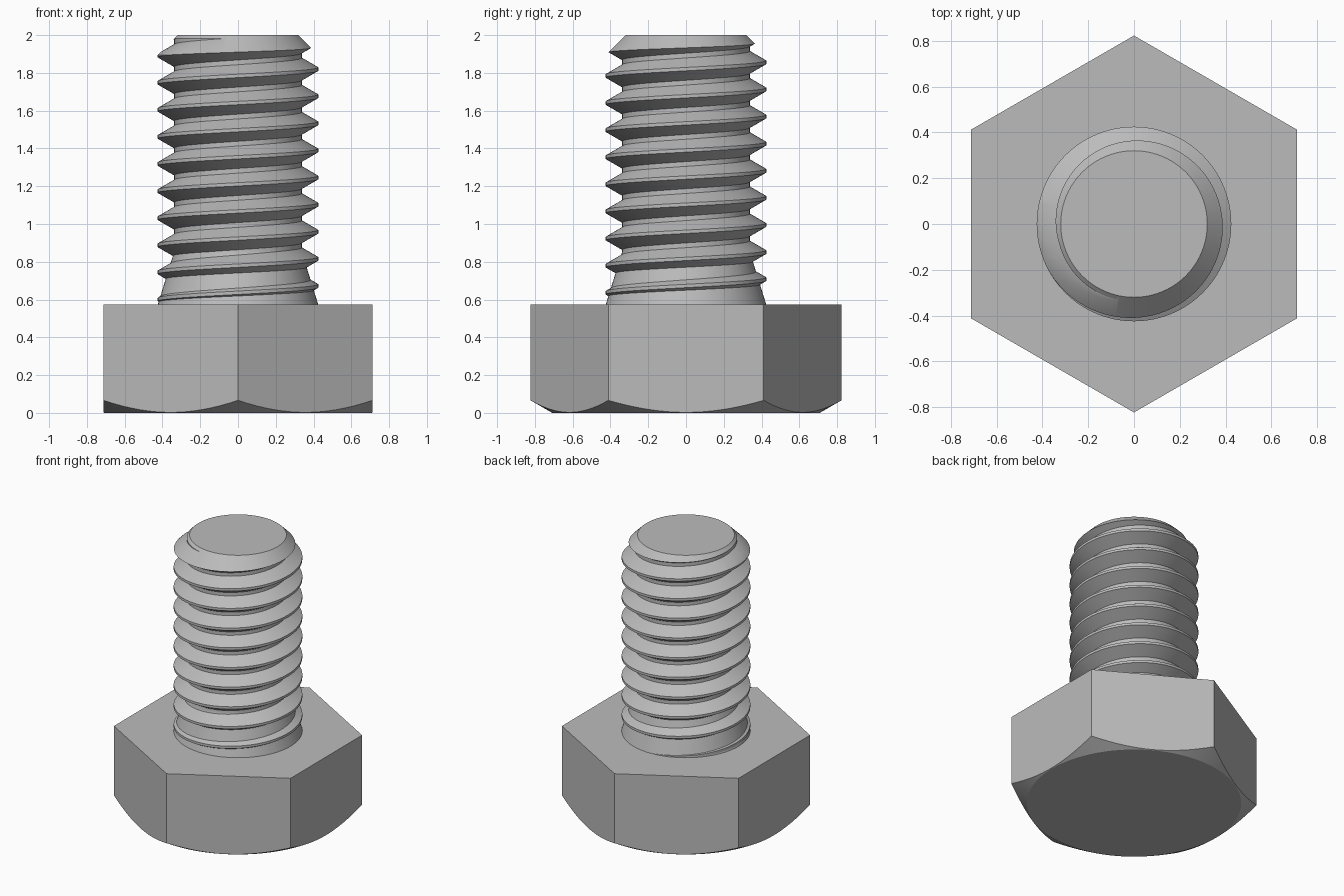
import bpy
import bmesh
from math import pi, sin, cos

if "Cube" in bpy.data.objects:
    bpy.data.objects.remove(bpy.data.objects["Cube"], do_unlink=True)

SEGMENTS = 96
HEAD_TOP = 0.573
TOP = 2.0
PITCH = 0.1435
CREST, ROOT = 0.425, 0.338

steel = bpy.data.materials.new("grey steel")
steel.use_nodes = True
GREY = (0.5, 0.5, 0.5, 1)
steel.diffuse_color = GREY
steel.node_tree.nodes["Principled BSDF"].inputs["Base Color"].default_value = GREY


def make_object(name, bm):
    bmesh.ops.remove_doubles(bm, verts=bm.verts, dist=1e-5)
    bmesh.ops.recalc_face_normals(bm, faces=bm.faces)
    mesh = bpy.data.meshes.new(name)
    bm.to_mesh(mesh)
    bm.free()
    mesh.materials.append(steel)
    obj = bpy.data.objects.new(name, mesh)
    bpy.context.collection.objects.link(obj)
    return obj


def turned(name, profile, segments=SEGMENTS, start=0.0):
    """Solid of revolution from (radius, height) points, with flat ends."""
    bm = bmesh.new()
    rings = []
    for r, z in profile:
        angles = [start + 2 * pi * i / segments for i in range(segments)]
        rings.append([bm.verts.new((r * cos(a), r * sin(a), z)) for a in angles])
    for low, high in zip(rings, rings[1:]):
        for i in range(segments):
            j = (i + 1) % segments
            bm.faces.new((low[i], low[j], high[j], high[i]))
    bm.faces.new(rings[0][::-1])
    bm.faces.new(rings[-1])
    return make_object(name, bm)


def activate(obj):
    bpy.ops.object.select_all(action="DESELECT")
    obj.select_set(True)
    bpy.context.view_layer.objects.active = obj


def combine(obj, tool, operation):
    """Apply a boolean and discard the tool."""
    mod = obj.modifiers.new(operation.lower(), "BOOLEAN")
    mod.operation = operation
    mod.solver = "EXACT"
    mod.object = tool
    activate(obj)
    bpy.ops.object.modifier_apply(modifier=mod.name)
    bpy.data.objects.remove(tool, do_unlink=True)


def thread_radius(offset):
    """Thread radius at a height offset from the nearest crest centre."""
    d = abs((offset + PITCH / 2) % PITCH - PITCH / 2)
    return max(ROOT, min(CREST, CREST - (d - PITCH / 16) * 3 ** 0.5))


def threaded_rod(name, bottom, top, crest_height):
    """Right-handed helical rod; crest_height is a crest at angle zero."""
    half = PITCH / 16
    flank = half + (CREST - ROOT) / 3 ** 0.5
    marks = [-flank, -half, half, flank]
    turns = int((top - bottom) / PITCH) + 4
    first = crest_height - (int((crest_height - bottom) / PITCH) + 3) * PITCH
    rows = [first + t * PITCH + m for t in range(turns + 2) for m in marks]
    bm = bmesh.new()
    columns = []
    for i in range(SEGMENTS):
        a = 2 * pi * i / SEGMENTS
        lift = PITCH * i / SEGMENTS
        column = []
        for row in rows:
            z = min(top, max(bottom, row + lift))
            r = thread_radius(z - lift - crest_height)
            column.append(bm.verts.new((r * cos(a), r * sin(a), z)))
        columns.append(column)
    last = len(rows) - 1
    for i in range(SEGMENTS):
        here = columns[i]
        there = columns[(i + 1) % SEGMENTS]
        shift = len(marks) if i == SEGMENTS - 1 else 0
        for k in range(last):
            quad = (here[k], there[min(k + shift, last)],
                    there[min(k + 1 + shift, last)], here[k + 1])
            if len(set(quad)) > 2:
                bm.faces.new(list(dict.fromkeys(quad)))
    bm.faces.new([c[0] for c in columns][::-1])
    bm.faces.new([c[-1] for c in columns])
    return make_object(name, bm)


# Hexagonal head with corners trimmed by a shallow cone underneath
head = turned("hex_head", [(0.823, 0), (0.823, HEAD_TOP)], 6, pi / 2)
trim = turned("head_trim", [(0.708, 0), (0.968, 0.15), (0.968, 0.7)])
combine(head, trim, "INTERSECT")

# Threaded shank, chamfered at the tip, with a conical run-out at the head
shank = threaded_rod("threaded_shank", 0.4, 2.15, 1.82)
tip = turned("tip_trim", [(0.6, 0.55), (0.6, TOP - 0.28), (0.32, TOP)])
combine(shank, tip, "INTERSECT")
runout = turned("runout", [(0.432, 0.55), (0.425, HEAD_TOP), (0.325, 0.895)])
combine(shank, runout, "UNION")

for part in (head, shank):
    activate(part)
    bpy.ops.object.shade_smooth_by_angle(angle=0.4)
